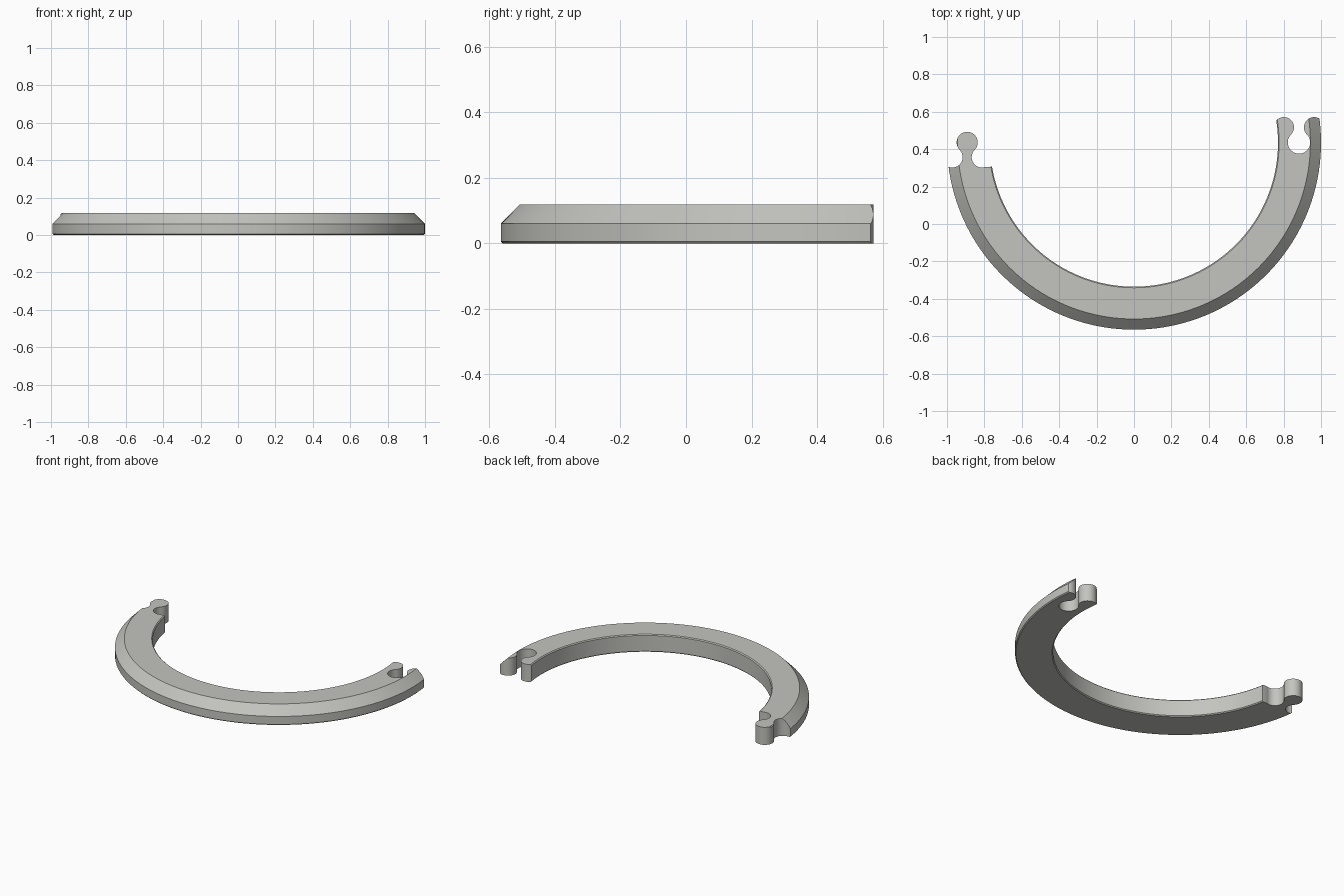
import bpy, bmesh, math

if "Cube" in bpy.data.objects:
    bpy.data.objects.remove(bpy.data.objects["Cube"])

CY = 0.435            # ring centre in y
HEIGHT = 0.118
EDGE = 0.006          # small edge chamfers

grey = bpy.data.materials.new("warm grey")
grey.diffuse_color = (0.55, 0.55, 0.52, 1)
grey.use_nodes = True
grey.node_tree.nodes["Principled BSDF"].inputs["Base Color"].default_value = grey.diffuse_color


def make_object(name, bm):
    bmesh.ops.recalc_face_normals(bm, faces=bm.faces)
    mesh = bpy.data.meshes.new(name)
    bm.to_mesh(mesh)
    bm.free()
    mesh.materials.append(grey)
    obj = bpy.data.objects.new(name, mesh)
    bpy.context.collection.objects.link(obj)
    return obj


def lathe(name, profile, steps=160):
    bm = bmesh.new()
    rings = []
    for i in range(steps):
        a = 2 * math.pi * i / steps
        rings.append([bm.verts.new((r * math.cos(a), CY + r * math.sin(a), z)) for r, z in profile])
    n = len(profile)
    for i in range(steps):
        a, b = rings[i], rings[(i + 1) % steps]
        for j in range(n):
            k = (j + 1) % n
            bm.faces.new((a[j], b[j], b[k], a[k]))
    return make_object(name, bm)


def arc(cx, cy, r, start, end, steps=28):
    return [(cx + r * math.cos(math.radians(start + (end - start) * i / steps)),
             cy + r * math.sin(math.radians(start + (end - start) * i / steps)))
            for i in range(steps + 1)]


# Bevelled ring section, revolved
ring = lathe("curved_track", [
    (0.77 + EDGE, 0), (1 - EDGE, 0), (1, EDGE), (1, 0.06), (0.943, HEIGHT),
    (0.77 + EDGE, HEIGHT), (0.77, HEIGHT - EDGE), (0.77, EDGE)])

# Plan outline: socket on the right end, tab on the left end
SX, TX, JY = 0.882, -0.892, 0.436
outline = [(-1.2, -1.0), (1.2, -1.0), (1.2, 0.554)]
outline += arc(SX + 0.081, JY + 0.081, 0.0545, 45, 225)
outline += arc(SX, JY, 0.06, 45, -225)
outline += arc(SX - 0.081, JY + 0.081, 0.0545, -45, 135)
outline += [(0.70, 0.554), (0.70, 0.308), (-0.70, 0.308)]
outline += arc(TX + 0.079, JY - 0.079, 0.055, 290, 135)
outline += arc(TX, JY, 0.0565, -45, 225)
outline += arc(TX - 0.079, JY - 0.079, 0.055, 45, -110)
outline += [(-1.2, 0.303)]

bm = bmesh.new()
low = [bm.verts.new((x, y, -0.1)) for x, y in outline]
high = [bm.verts.new((x, y, 0.3)) for x, y in outline]
bm.faces.new(low[::-1])
bm.faces.new(high)
for i in range(len(low)):
    k = (i + 1) % len(low)
    bm.faces.new((low[i], low[k], high[k], high[i]))
cutter = make_object("end_shape_cutter", bm)
cutter.hide_render = True

# Keep only the ring inside the outline
mod = ring.modifiers.new("ends", 'BOOLEAN')
mod.operation = 'INTERSECT'
mod.solver = 'EXACT'
mod.object = cutter
bpy.ops.object.select_all(action='DESELECT')
ring.select_set(True)
bpy.context.view_layer.objects.active = ring
bpy.ops.object.modifier_apply(modifier=mod.name)
bpy.data.objects.remove(cutter, do_unlink=True)
bpy.ops.object.shade_smooth_by_angle(angle=math.radians(30))
